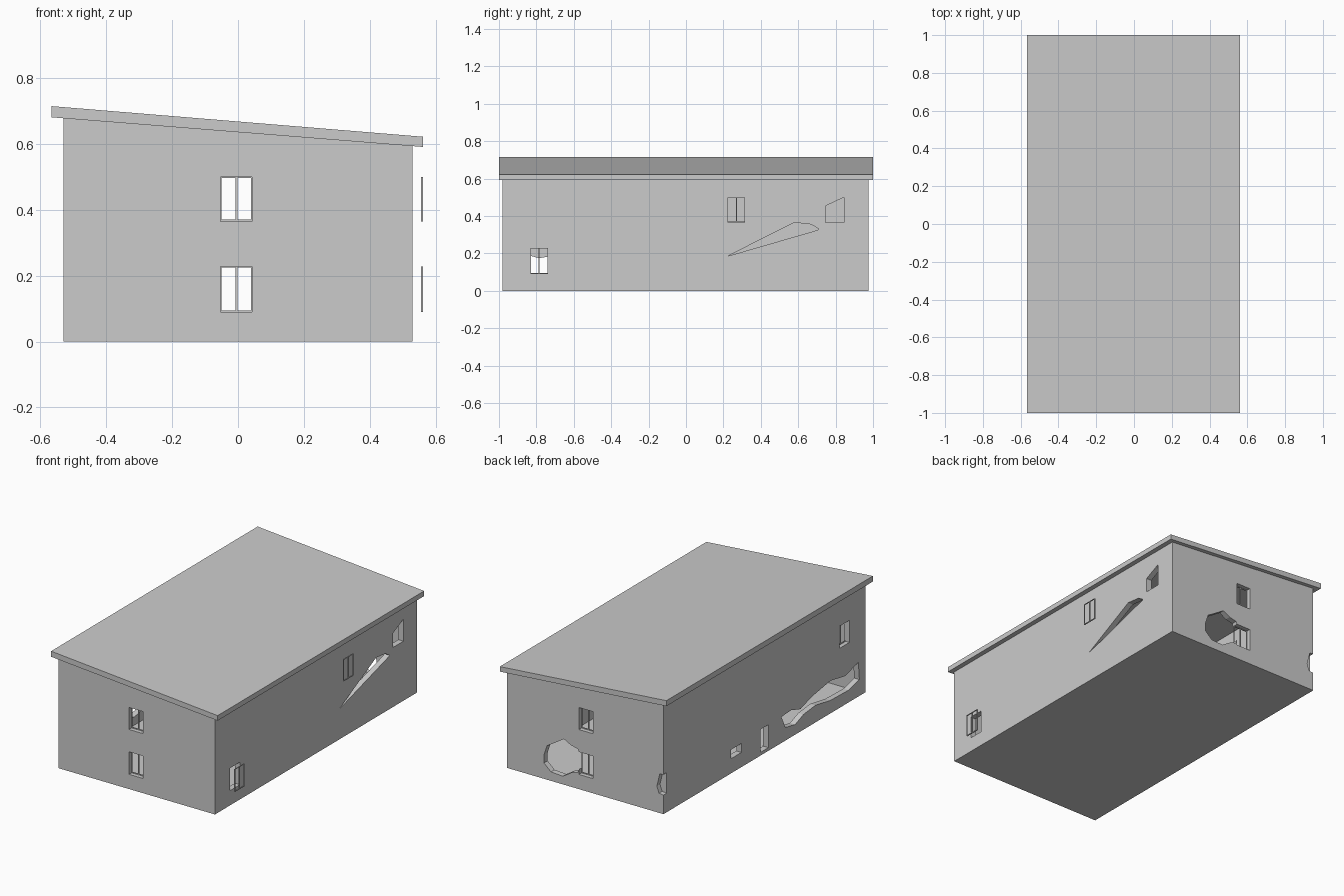
import bpy, bmesh

if "Cube" in bpy.data.objects:
    bpy.data.objects.remove(bpy.data.objects["Cube"])

T = 0.035  # wall thickness


def prism(name, pts, axis, a, b):
    """Extrude a profile: axis 'x' takes (y, z) points, axis 'y' takes (x, z)."""
    bm = bmesh.new()
    place = (lambda p, d: (d, p[0], p[1])) if axis == 'x' else (lambda p, d: (p[0], d, p[1]))
    face = bm.faces.new([bm.verts.new(place(p, a)) for p in pts])
    ext = bmesh.ops.extrude_face_region(bm, geom=[face])
    vec = (b - a, 0, 0) if axis == 'x' else (0, b - a, 0)
    bmesh.ops.translate(bm, vec=vec, verts=[v for v in ext['geom'] if isinstance(v, bmesh.types.BMVert)])
    bmesh.ops.recalc_face_normals(bm, faces=bm.faces)
    me = bpy.data.meshes.new(name)
    bm.to_mesh(me)
    bm.free()
    ob = bpy.data.objects.new(name, me)
    bpy.context.collection.objects.link(ob)
    return ob


def rect(u0, u1, z0, z1):
    return [(u0, z0), (u1, z0), (u1, z1), (u0, z1)]


def cut(target, cutter):
    mod = target.modifiers.new("cut", 'BOOLEAN')
    mod.operation = 'DIFFERENCE'
    mod.solver = 'EXACT'
    mod.object = cutter
    bpy.context.view_layer.objects.active = target
    bpy.ops.object.modifier_apply(modifier=mod.name)
    bpy.data.objects.remove(cutter)


def frame(name, axis, u0, u1, z0, z1, d0, d1):
    """Thin window frame with a central mullion."""
    w, m = 0.003, (u0 + u1) / 2
    bars = [(u0, u1, z0, z0 + 0.005), (u0, u1, z1 - w, z1), (u0, u0 + w, z0, z1),
            (u1 - w, u1, z0, z1), (m - w, m + w, z0, z1)]
    for i, b in enumerate(bars):
        prism(f"{name}_bar_{i}", rect(*b), axis, d0, d1)


# Hollow wall shell with a sloping top and a thin floor
walls = prism("walls", [(-0.53, 0), (0.53, 0), (0.53, 0.594), (-0.53, 0.68)], 'y', -0.98, 0.975)
cut(walls, prism("room", [(-0.53 + T, 0.012), (0.53 - T, 0.012), (0.53 - T, 0.9), (-0.53 + T, 0.9)],
                 'y', -0.98 + T, 0.975 - T))

# Single pitch roof slab
prism("roof", [(-0.567, 0.681), (0.562, 0.591), (0.562, 0.622), (-0.567, 0.715)], 'y', -1, 1)

LOW, HIGH = (0.09, 0.228), (0.365, 0.5)

# Front and back windows
for z in (LOW, HIGH):
    cut(walls, prism("c", rect(-0.053, 0.043, *z), 'y', -1.1, 1.1))
    frame("front_window", 'y', -0.053, 0.043, *z, -0.955, -0.949)
    frame("back_window", 'y', -0.053, 0.043, *z, 0.944, 0.95)

# Right wall openings: window, broken window and long wedge gap
right = [rect(-0.832, -0.738, *LOW),
         [(0.745, 0.365), (0.845, 0.365), (0.845, 0.5), (0.745, 0.453)],
         [(0.222, 0.185), (0.705, 0.325), (0.71, 0.33), (0.67, 0.355), (0.58, 0.365)]]
for p in right:
    cut(walls, prism("c", p, 'x', 0.45, 0.6))

# Loose frames standing just off the right wall
frame("right_low_window", 'x', -0.832, -0.738, *LOW, 0.556, 0.562)
frame("right_high_window", 'x', 0.222, 0.316, *HIGH, 0.556, 0.562)

# Left wall openings: windows and ragged breach
left = [rect(0.22, 0.32, 0.09, 0.145),
        rect(-0.04, 0.036, 0.02, 0.16),
        rect(-0.825, -0.728, *HIGH),
        [(-0.167, 0.16), (-0.26, 0.165), (-0.351, 0.137), (-0.457, 0.17), (-0.641, 0.2),
         (-0.786, 0.174), (-0.912, 0.21), (-0.922, 0.10), (-0.815, 0.075), (-0.64, 0.08),
         (-0.496, 0.105), (-0.38, 0.093), (-0.3, 0.062), (-0.206, 0.08)]]
for p in left:
    cut(walls, prism("c", p, 'x', -0.6, -0.45))
frame("left_high_window", 'x', -0.825, -0.728, *HIGH, -0.505, -0.499)

# Ragged hole in the back wall
cut(walls, prism("c", [(0.28, 0.147), (0.26, 0.208), (0.215, 0.235), (0.145, 0.28), (0.098, 0.255),
                       (0.05, 0.244), (0.024, 0.183), (0.05, 0.10), (0.09, 0.09), (0.152, 0.05),
                       (0.233, 0.055), (0.28, 0.097)], 'y', 0.9, 1.1))

# Chipped back left corner
cut(walls, prism("c", [(-0.6, 0.11), (-0.5, 0.12), (-0.485, 0.16), (-0.505, 0.24), (-0.6, 0.25)],
                 'y', 0.945, 1.1))
